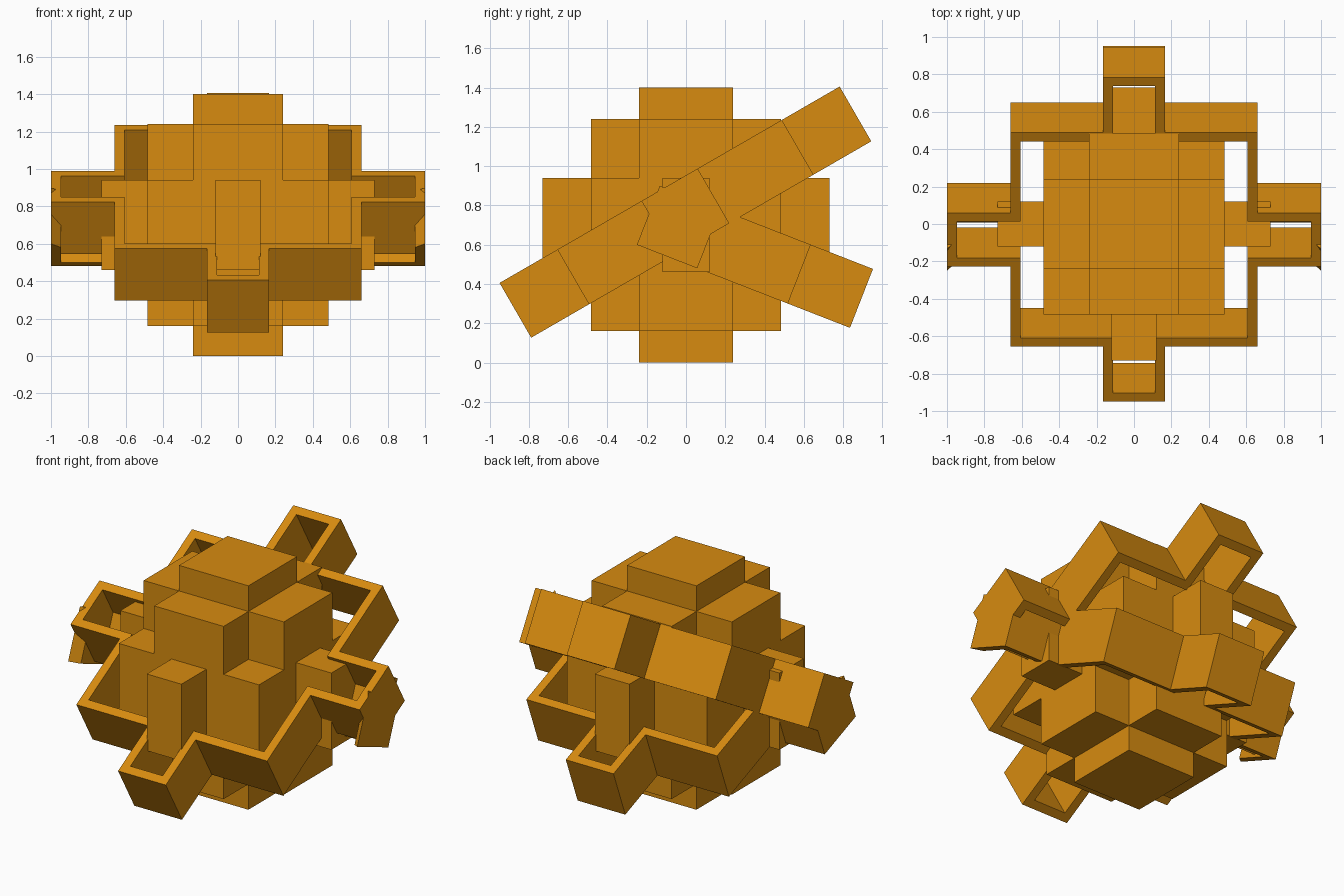
import bpy, bmesh, math
from mathutils import Matrix, Vector

if "Cube" in bpy.data.objects:
    bpy.data.objects.remove(bpy.data.objects["Cube"])

orange = bpy.data.materials.new("orange")
orange.diffuse_color = (0.68, 0.26, 0.005, 1)
orange.use_nodes = True
orange.node_tree.nodes["Principled BSDF"].inputs["Base Color"].default_value = orange.diffuse_color


def finish(bm, name):
    bmesh.ops.remove_doubles(bm, verts=bm.verts, dist=1e-4)
    bmesh.ops.recalc_face_normals(bm, faces=bm.faces)
    bmesh.ops.dissolve_limit(bm, angle_limit=0.01, verts=bm.verts, edges=bm.edges)
    me = bpy.data.meshes.new(name)
    bm.to_mesh(me)
    bm.free()
    me.materials.append(orange)
    ob = bpy.data.objects.new(name, me)
    bpy.context.collection.objects.link(ob)
    return ob


# Blocky planet core: union of stacked boxes (half x, half y, half z), outer skin only
CZ = 0.70
BOXES = [(.24, .24, .70), (.485, .24, .54), (.24, .485, .54),
         (.485, .485, .24), (.73, .12, .24), (.12, .73, .24)]


def filled(p):
    return any(all(abs(p[i]) < b[i] for i in range(3)) for b in BOXES)


def build_core():
    cuts = []
    for i in range(3):
        h = sorted({b[i] for b in BOXES})
        cuts.append([-v for v in reversed(h)] + h)
    bm = bmesh.new()
    n = [len(c) - 1 for c in cuts]
    for ix in range(n[0]):
        for iy in range(n[1]):
            for iz in range(n[2]):
                k = (ix, iy, iz)
                lo = [cuts[i][k[i]] for i in range(3)]
                hi = [cuts[i][k[i] + 1] for i in range(3)]
                mid = [(a + b) / 2 for a, b in zip(lo, hi)]
                if not filled(mid):
                    continue
                for ax in range(3):
                    for edge, step in ((lo, -.001), (hi, .001)):
                        q = list(mid)
                        q[ax] = edge[ax] + step
                        if filled(q):
                            continue
                        u, v = (ax + 1) % 3, (ax + 2) % 3
                        vs = []
                        for a, b in ((lo, lo), (hi, lo), (hi, hi), (lo, hi)):
                            p = [0, 0, 0]
                            p[ax], p[u], p[v] = edge[ax], a[u], b[v]
                            vs.append(bm.verts.new((p[0], p[1], p[2] + CZ)))
                        bm.faces.new(vs)
    return finish(bm, "planet_core")


# Ring outlines: a stepped cross, with w as the inset for the inner wall
def outline(w, half):
    a, b, c = 1 - w, .66 - w, .165 - w
    back = [(a, c), (b, c), (b, b), (c, b), (c, a)]
    back += [(-x, y) for x, y in reversed(back)]
    if half:
        return [(a, -c)] + back + [(-a, -c)]
    return back + [(-x, -y) for x, y in back]


def build_ring(name, centre, tilt, half):
    h = .161
    outer, inner = outline(0, half), outline(.053, half)
    m = Matrix.Translation(Vector(centre)) @ Matrix.Rotation(math.radians(tilt), 4, 'X')
    bm = bmesh.new()
    # four vertices per station: outer low, outer high, inner high, inner low
    rows = [[bm.verts.new(m @ Vector((x, y, z)))
             for (x, y), z in ((o, -h), (o, h), (i, h), (i, -h))]
            for o, i in zip(outer, inner)]
    count = len(rows)
    for k in range(count - 1 if half else count):
        r, s = rows[k], rows[(k + 1) % count]
        for j in range(4):
            l = (j + 1) % 4
            bm.faces.new((r[j], s[j], s[l], r[l]))
    if half:
        bm.faces.new(rows[0])
        bm.faces.new(rows[-1])
    return finish(bm, name)


build_core()
build_ring("tilted_ring", (0, -.003, .766), 30, False)
build_ring("rear_half_ring", (0, -.038, .69), -21.3, True)
